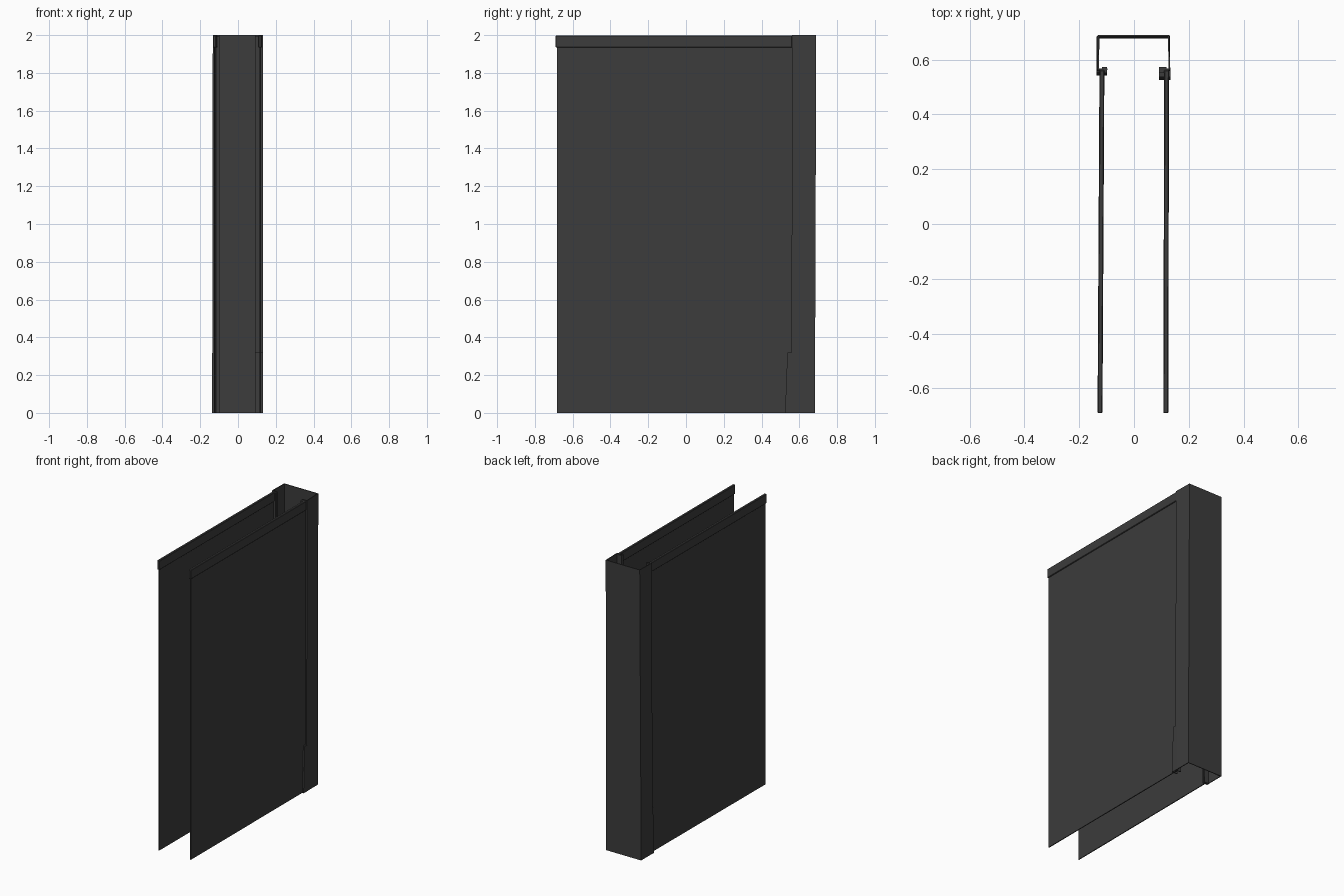
import bpy, bmesh

if "Cube" in bpy.data.objects:
    bpy.data.objects.remove(bpy.data.objects["Cube"], do_unlink=True)

COLOR = (0.045, 0.045, 0.045, 1)
mat = bpy.data.materials.new("charcoal")
mat.use_nodes = True
mat.diffuse_color = COLOR
bsdf = mat.node_tree.nodes["Principled BSDF"]
bsdf.inputs["Base Color"].default_value = COLOR
bsdf.inputs["Roughness"].default_value = 0.6


def loft(name, low, high, z0, z1, closed=True, wall=0):
    """Join a low and a high outline; open outlines get a wall thickness."""
    bm = bmesh.new()
    a = [bm.verts.new((x, y, z0)) for x, y in low]
    b = [bm.verts.new((x, y, z1)) for x, y in high]
    n = len(a)
    for i in range(n if closed else n - 1):
        j = (i + 1) % n
        bm.faces.new((a[i], a[j], b[j], b[i]))
    if closed:
        bm.faces.new(a[::-1])
        bm.faces.new(b)
    bmesh.ops.recalc_face_normals(bm, faces=bm.faces)
    me = bpy.data.meshes.new(name)
    bm.to_mesh(me)
    bm.free()
    me.materials.append(mat)
    ob = bpy.data.objects.new(name, me)
    bpy.context.collection.objects.link(ob)
    if wall:
        mod = ob.modifiers.new("wall", "SOLIDIFY")
        mod.thickness = wall
        mod.offset = 0
        mod.use_even_offset = True
    return ob


def strip(x_front, x_back, half, y0, y1):
    """Long plan outline running front to back, slightly slanted."""
    return [(x_front - half, y0), (x_front + half, y0),
            (x_back + half, y1), (x_back - half, y1)]


# Back channel, open at top and bottom, with lips turned inward
low = [(-0.10, 0.56), (-0.134, 0.56), (-0.134, 0.68),
       (0.129, 0.68), (0.129, 0.56), (0.092, 0.56)]
high = [(-0.097, 0.565), (-0.131, 0.565), (-0.128, 0.687),
        (0.126, 0.687), (0.129, 0.565), (0.092, 0.565)]
loft("back_channel", low, high, 0, 2.0, closed=False, wall=0.005)

# Per side: name, panel x at front and back, outer x, inner x, boot front y
sides = [("right", -0.124, -0.117, -0.135, -0.099, 0.545),
         ("left", 0.116, 0.119, 0.130, 0.091, 0.527)]
for side, xf, xb, outer, inner, boot_y in sides:
    # Thin side sheet
    sheet = strip(xf, xb, 0.003, -0.683, 0.562)
    loft(side + "_panel", sheet, sheet, 0, 1.95)

    # Top rail with chamfered edges
    rail_plan = strip(xf, xb, 0.009, -0.69, 0.562)
    rail = loft(side + "_top_rail", rail_plan, rail_plan, 1.934, 1.998)
    bev = rail.modifiers.new("chamfer", "BEVEL")
    bev.width = 0.003
    bev.segments = 1

    # Gripping strip behind the lip
    x0, x1 = sorted((xb, inner))
    grip = [(x0, 0.55), (x1, 0.55), (x1, 0.572), (x0, 0.572)]
    loft(side + "_grip", grip, grip, 0.32, 1.995)

    # Tapered boot around the lower lip, with its ledge
    boot_low = [(inner, boot_y), (outer, boot_y), (outer, 0.57)]
    boot_high = [(inner, boot_y + 0.012), (outer, boot_y + 0.012), (outer, 0.57)]
    loft(side + "_boot", boot_low, boot_high, 0, 0.318, closed=False, wall=0.005)
    l0, l1 = sorted((outer, inner))
    ledge = [(l0, boot_y + 0.01), (l1, boot_y + 0.01), (l1, 0.565), (l0, 0.565)]
    loft(side + "_boot_ledge", ledge, ledge, 0.314, 0.32)
